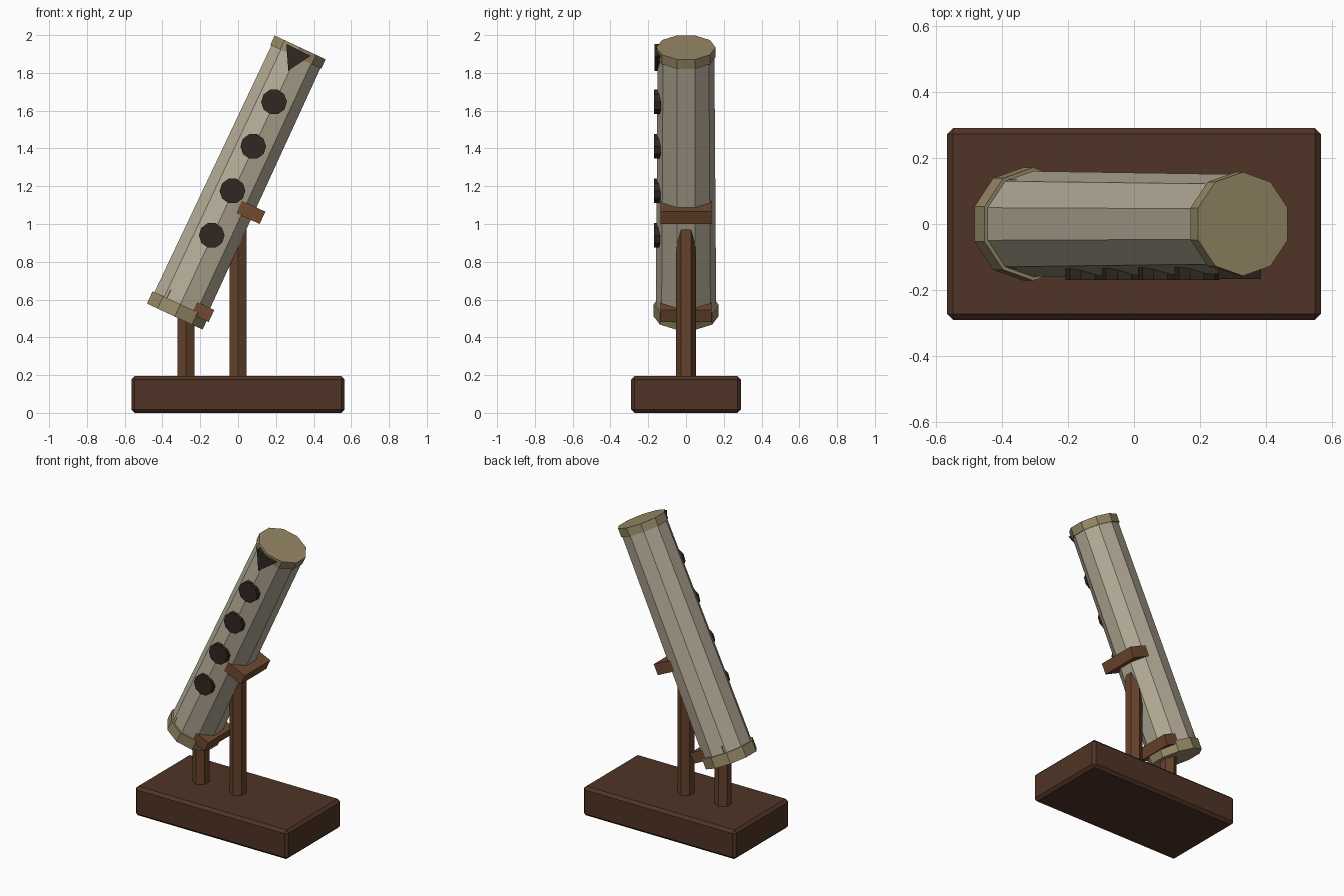
import bpy, bmesh
from math import radians, sin, cos, pi
from mathutils import Matrix

if "Cube" in bpy.data.objects:
    bpy.data.objects.remove(bpy.data.objects["Cube"])

# Tilted frame: local z runs up the tube, local x is across it
TILT = Matrix.Translation((-0.335, 0, 0.51)) @ Matrix.Rotation(radians(25), 4, 'Y')


def material(name, r, g, b):
    m = bpy.data.materials.new(name)
    m.diffuse_color = (r, g, b, 1)
    m.use_nodes = True
    m.node_tree.nodes["Principled BSDF"].inputs["Base Color"].default_value = m.diffuse_color
    return m


BONE = material("bone", 0.46, 0.41, 0.31)
TAN = material("tan", 0.31, 0.25, 0.135)
DARK = material("dark", 0.03, 0.02, 0.016)
BASE = material("base_wood", 0.08, 0.034, 0.019)
POST = material("post_wood", 0.13, 0.055, 0.024)
SADDLE = material("saddle_wood", 0.16, 0.068, 0.03)


def finish(name, bm, mat, matrix):
    bmesh.ops.recalc_face_normals(bm, faces=bm.faces)
    bm.transform(matrix)
    me = bpy.data.meshes.new(name)
    bm.to_mesh(me)
    bm.free()
    me.materials.append(mat)
    ob = bpy.data.objects.new(name, me)
    bpy.context.collection.objects.link(ob)
    return ob


def prism(name, n, r0, r1, z0, z1, start, mat, matrix=Matrix()):
    bm = bmesh.new()
    rings = [[bm.verts.new((r * cos(start + 2 * pi * i / n), r * sin(start + 2 * pi * i / n), z))
              for i in range(n)] for r, z in ((r0, z0), (r1, z1))]
    for ring in rings:
        bm.faces.new(ring)
    for i in range(n):
        j = (i + 1) % n
        bm.faces.new((rings[0][i], rings[0][j], rings[1][j], rings[1][i]))
    return finish(name, bm, mat, matrix)


def box(name, lo, hi, mat, matrix=Matrix(), bevel=0):
    bm = bmesh.new()
    bmesh.ops.create_cube(bm, size=1)
    for v in bm.verts:
        v.co = [h if c > 0 else l for c, l, h in zip(v.co, lo, hi)]
    if bevel:
        bmesh.ops.bevel(bm, geom=bm.edges[:], offset=bevel, segments=1, affect='EDGES')
    return finish(name, bm, mat, matrix)


# Stand: base block and two hexagonal posts
box("base", (-0.565, -0.29, 0), (0.565, 0.29, 0.195), BASE, bevel=0.018)
for name, x, top in (("tall_post", 0, 1.01), ("short_post", -0.275, 0.55)):
    prism(name, 6, 0.052, 0.052, 0.18, top, pi / 2, POST, Matrix.Translation((x, 0, 0)))

# Saddle blocks that carry the tube
box("lower_saddle", (-0.083, -0.135, 0.05), (0.175, 0.135, 0.12), SADDLE, TILT)
box("upper_saddle", (-0.058, -0.135, 0.634), (0.2, 0.135, 0.706), SADDLE, TILT)

# Ten-sided tapered tube with end caps
prism("tube", 10, 0.16, 0.15, 0.02, 1.55, pi / 2, BONE, TILT)
prism("bottom_cap", 10, 0.171, 0.171, 0, 0.072, pi / 2, TAN, TILT)
prism("top_cap", 10, 0.157, 0.157, 1.517, 1.572, pi / 2, TAN, TILT)

# Finger holes and triangular mouth, facing the front
FRONT = Matrix.Rotation(pi / 2, 4, 'X')
for i in range(4):
    spot = TILT @ Matrix.Translation((-0.004, 0, 0.472 + 0.26 * i))
    prism(f"finger_hole_{i + 1}", 10, 0.068, 0.068, 0.13, 0.169, 0, DARK,
          Matrix.Translation(spot.translation) @ FRONT)
spot = TILT @ Matrix.Translation((-0.004, 0, 1.515))
prism("mouth_hole", 3, 0.082, 0.082, 0.13, 0.167, radians(4), DARK,
      Matrix.Translation(spot.translation) @ FRONT)
